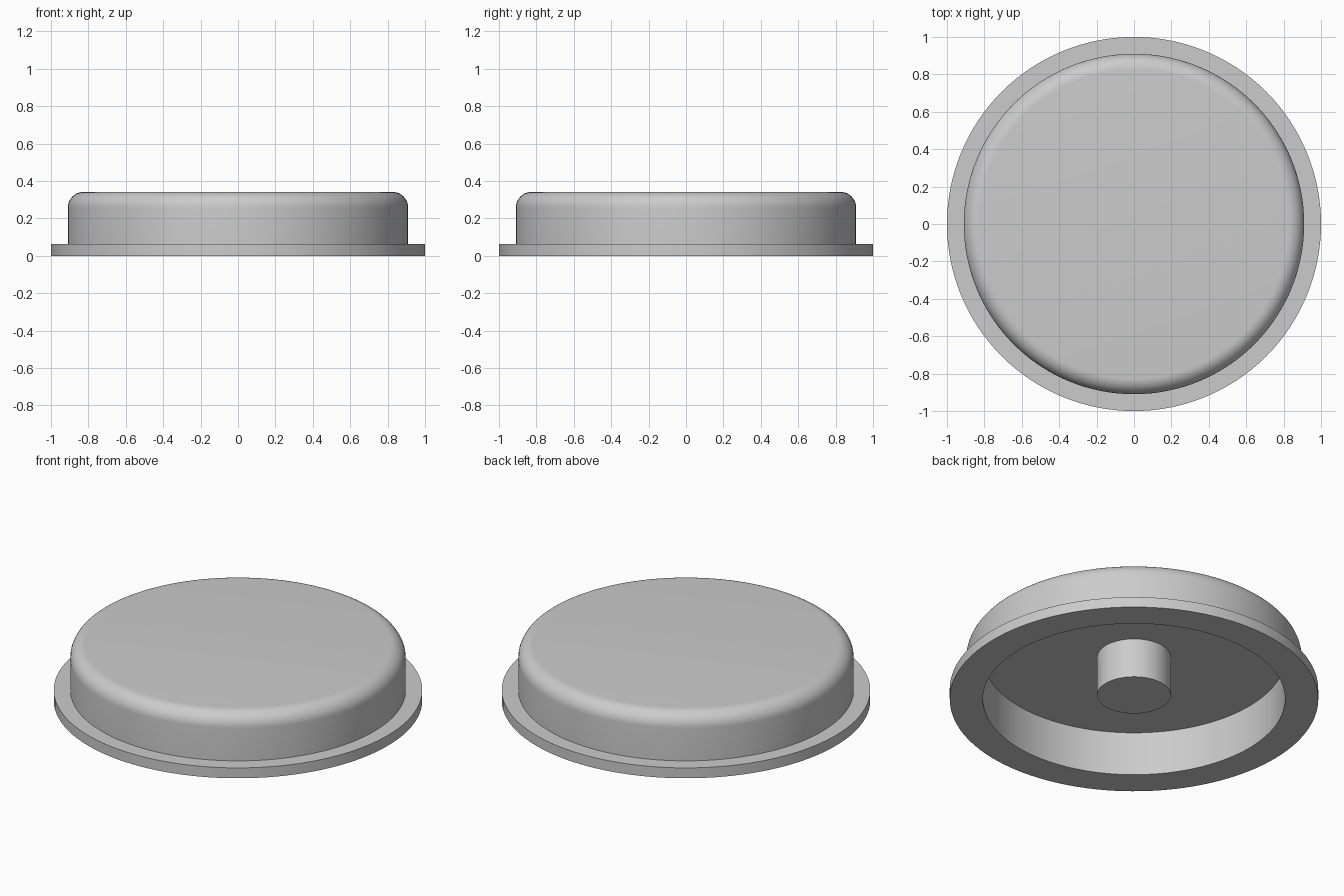
import bpy
import bmesh
import math

SEGMENTS = 128

old = bpy.data.objects.get("Cube")
if old:
    bpy.data.objects.remove(old)

# One plain grey for the whole model
grey = bpy.data.materials.new("plain_grey")
grey.use_nodes = True
colour = (0.6, 0.6, 0.6, 1)
grey.diffuse_color = colour
grey.node_tree.nodes["Principled BSDF"].inputs["Base Color"].default_value = colour


def lathe(name, profile):
    """Revolve a radius/height profile about the z axis."""
    bm = bmesh.new()
    verts = [bm.verts.new((r, 0, z)) for r, z in profile]
    edges = [bm.edges.new(pair) for pair in zip(verts, verts[1:])]
    bmesh.ops.spin(bm, geom=verts + edges, cent=(0, 0, 0), axis=(0, 0, 1),
                   angle=math.tau, steps=SEGMENTS, use_merge=True)
    bmesh.ops.remove_doubles(bm, verts=bm.verts, dist=0.0001)
    # Close the flat discs left open by the profile ends
    bmesh.ops.holes_fill(bm, edges=[e for e in bm.edges if e.is_boundary])
    bmesh.ops.recalc_face_normals(bm, faces=bm.faces)
    mesh = bpy.data.meshes.new(name)
    bm.to_mesh(mesh)
    bm.free()
    mesh.materials.append(grey)
    obj = bpy.data.objects.new(name, mesh)
    bpy.context.collection.objects.link(obj)
    bpy.ops.object.select_all(action='DESELECT')
    obj.select_set(True)
    bpy.context.view_layer.objects.active = obj
    bpy.ops.object.shade_smooth_by_angle(angle=math.radians(30))
    return obj


# Hollow cap with a base flange and a rounded top edge
body, top, fillet, ceiling = 0.91, 0.342, 0.085, 0.262
rounded = []
for i in range(11):
    a = math.pi / 2 * i / 10
    rounded.append((body - fillet + fillet * math.cos(a),
                    top - fillet + fillet * math.sin(a)))
lathe("cap_shell", [(0.82, ceiling), (0.82, 0), (1, 0), (1, 0.062),
                    (body, 0.062)] + rounded)

# Central post hanging from the underside of the cap
lathe("centre_post", [(0.2, 0.025), (0.2, ceiling + 0.02)])
